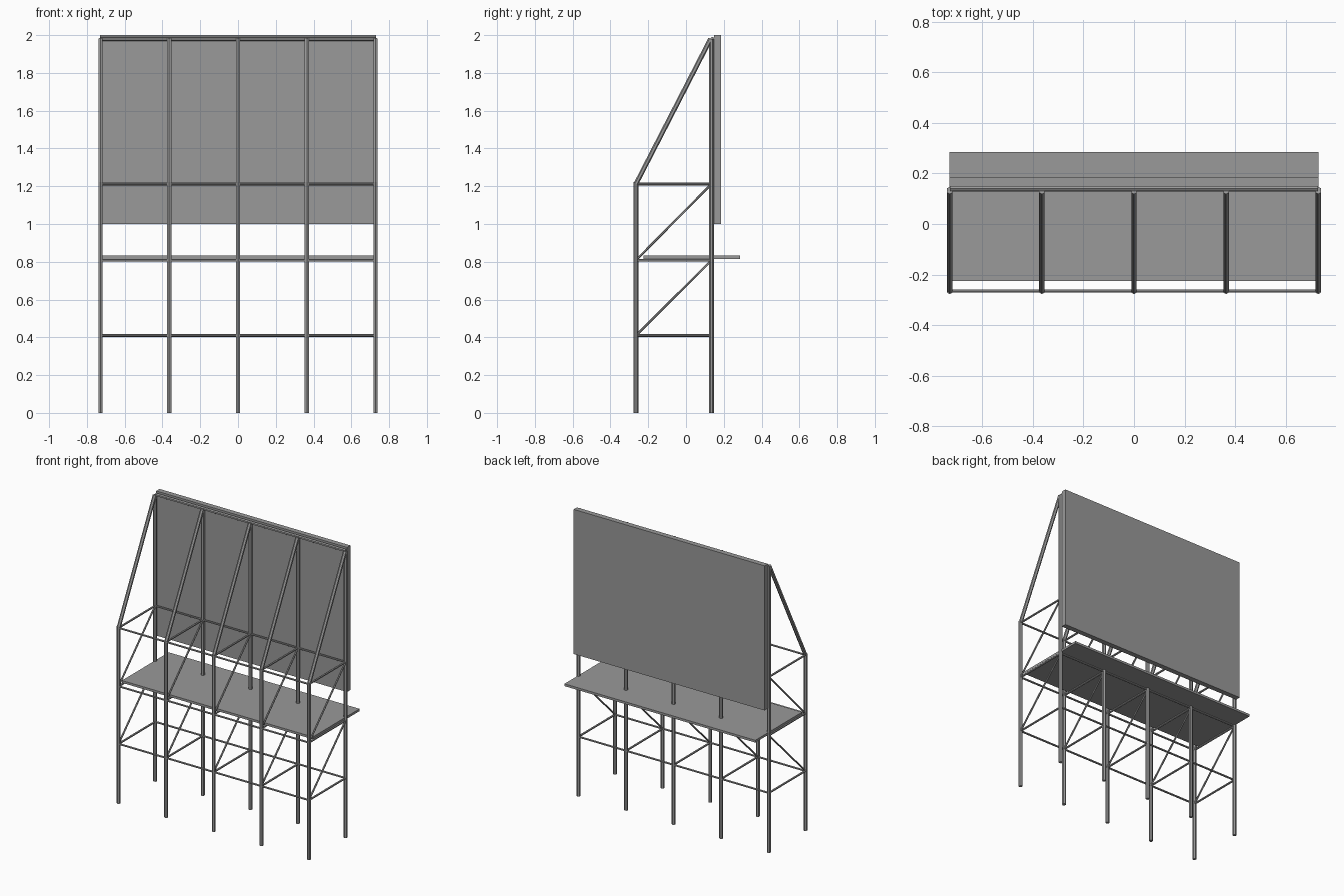
import bpy
from mathutils import Vector

old = bpy.data.objects.get("Cube")
if old:
    bpy.data.objects.remove(old, do_unlink=True)

grey = bpy.data.materials.new("steel grey")
grey.use_nodes = True
grey.diffuse_color = (0.32, 0.32, 0.32, 1)
grey.node_tree.nodes["Principled BSDF"].inputs["Base Color"].default_value = grey.diffuse_color


def bar(name, start, end, radius, sides=6):
    """Straight steel bar between two points."""
    a, b = Vector(start), Vector(end)
    bpy.ops.mesh.primitive_cylinder_add(vertices=sides, radius=radius, depth=(b - a).length,
                                        location=(a + b) / 2)
    ob = bpy.context.object
    ob.name = name
    ob.rotation_euler = (b - a).to_track_quat('Z', 'Y').to_euler()
    ob.data.materials.append(grey)
    return ob


def slab(name, low, high):
    """Flat box between two opposite corners."""
    a, b = Vector(low), Vector(high)
    bpy.ops.mesh.primitive_cube_add(size=1, location=(a + b) / 2)
    ob = bpy.context.object
    ob.name = name
    ob.scale = b - a
    ob.data.materials.append(grey)


HALF = 0.728
FRONT, REAR = -0.265, 0.135
LOW, DECK, HIGH, TOP = 0.41, 0.808, 1.212, 1.98
POST, RAIL, BRACE = 0.0125, 0.007, 0.006

# Five identical side frames
for i in range(5):
    x = HALF * (i - 2) / 2
    bar("front_post", (x, FRONT, 0), (x, FRONT, HIGH + 0.01), POST)
    bar("rear_post", (x, REAR, 0), (x, REAR, TOP), POST)
    bar("sloping_strut", (x, FRONT, HIGH), (x, REAR - 0.005, TOP), POST)
    for z in (LOW, DECK, HIGH):
        bar("cross_rail", (x, FRONT, z), (x, REAR, z), RAIL)
    for z, z_end in ((LOW, DECK), (DECK, HIGH)):
        bar("diagonal_brace", (x, FRONT, z), (x, REAR, z_end), BRACE)

# Long rails joining the frames
for y in (FRONT, REAR):
    for z in (LOW, DECK, HIGH):
        bar("long_rail", (-HALF, y, z), (HALF, y, z), RAIL)
bar("top_rail", (-HALF, REAR + 0.005, TOP), (HALF, REAR + 0.005, TOP), 0.011)

# Walkway and display board
slab("walkway", (-0.73, -0.225, 0.816), (0.73, 0.285, 0.832))
slab("display_board", (-0.73, 0.149, 1.0), (0.73, 0.185, 2.0))
